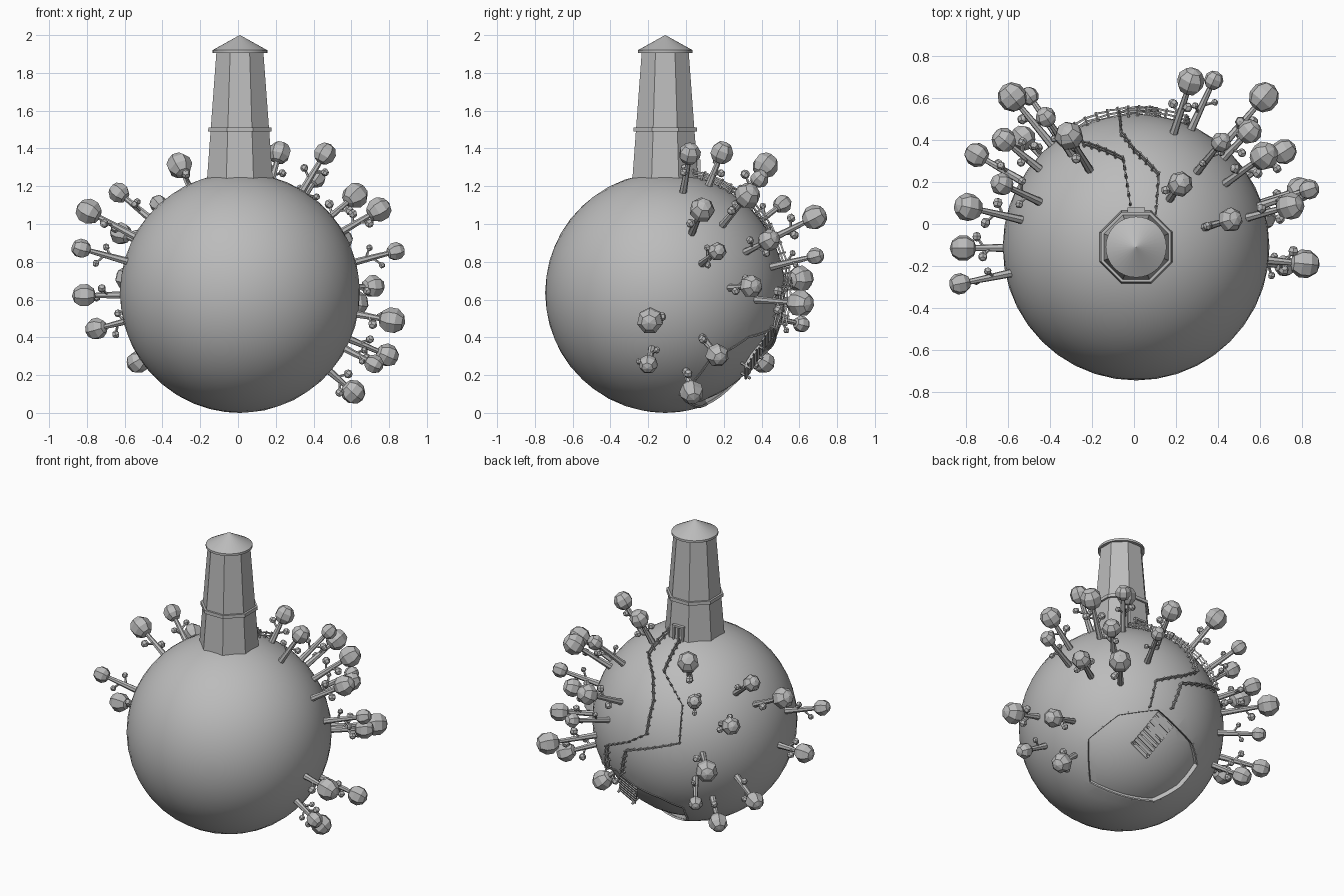
import bpy, bmesh, math, random
from mathutils import Vector, Matrix

random.seed(4)
if "Cube" in bpy.data.objects:
    bpy.data.objects.remove(bpy.data.objects["Cube"], do_unlink=True)

CENTRE = Vector((0.01, -0.11, 0.636))
RADIUS = 0.636
UP = Vector((0, 0, 1))

grey = bpy.data.materials.new("plain_grey")
grey.use_nodes = True
GREY = (0.5, 0.5, 0.5, 1)
grey.diffuse_color = GREY
grey.node_tree.nodes["Principled BSDF"].inputs["Base Color"].default_value = GREY


# ---------- helpers ----------
def finish(name, bm, smooth=None):
    mesh = bpy.data.meshes.new(name)
    bmesh.ops.recalc_face_normals(bm, faces=bm.faces)
    bm.to_mesh(mesh)
    bm.free()
    mesh.materials.append(grey)
    obj = bpy.data.objects.new(name, mesh)
    bpy.context.collection.objects.link(obj)
    if smooth:
        soften(obj, smooth)
    return obj


def soften(obj, angle):
    bpy.ops.object.select_all(action='DESELECT')
    obj.select_set(True)
    bpy.context.view_layer.objects.active = obj
    bpy.ops.object.shade_smooth_by_angle(angle=math.radians(angle))


def along(a, b):
    return Matrix.Translation((a + b) / 2) @ (b - a).to_track_quat('Z', 'Y').to_matrix().to_4x4()


def tube(bm, a, b, r1, r2, sides=6, turn=0.0):
    bmesh.ops.create_cone(bm, cap_ends=True, segments=sides, radius1=r1, radius2=r2,
                          depth=(b - a).length, matrix=along(a, b) @ Matrix.Rotation(turn, 4, 'Z'))


def beam(bm, a, b, width, height, normal):
    z = (b - a).normalized()
    x = normal.cross(z).normalized()
    frame = Matrix((x, z.cross(x), z)).transposed().to_4x4()
    size = Matrix.Diagonal((width, height, (b - a).length, 1))
    bmesh.ops.create_cube(bm, size=1, matrix=Matrix.Translation((a + b) / 2) @ frame @ size)


def blob(bm, at, axis, r, segments=7, rings=5):
    m = Matrix.Translation(at) @ axis.to_track_quat('Z', 'Y').to_matrix().to_4x4()
    bmesh.ops.create_uvsphere(bm, u_segments=segments, v_segments=rings, radius=r, matrix=m)


def frame_from(azimuth, elevation):
    """Right, up and outward axes of a plane that faces a given direction."""
    a, e = math.radians(azimuth), math.radians(elevation)
    out = Vector((math.sin(a) * math.cos(e), math.cos(a) * math.cos(e), math.sin(e)))
    right = UP.cross(out).normalized()
    return right, out.cross(right), out


def onto_ball(points, frame, r=RADIUS):
    """Project flat points straight onto the ball, as offsets from its centre."""
    right, up, out = frame
    return [right * u + up * v + out * math.sqrt(max(r * r - u * u - v * v, 0))
            for u, v in points]


# ---------- planet with a sunken lake ----------
LAKE = [(.23, .105), (-.02, .07), (-.21, -.08), (-.20, -.35), (.02, -.44),
        (.20, -.465), (.365, -.375), (.475, -.235), (.445, -.105), (.34, .005)]
lake_frame = frame_from(40, -28)
shore = onto_ball(LAKE, lake_frame)


def ball(name, r):
    bm = bmesh.new()
    bmesh.ops.create_icosphere(bm, subdivisions=4, radius=r, matrix=Matrix.Translation(CENTRE))
    return finish(name, bm)


bm = bmesh.new()
low, high = [[bm.verts.new(CENTRE + p * (k / p.dot(lake_frame[2]))) for p in shore]
             for k in (0.1, 0.9)]
bm.faces.new(low)
bm.faces.new(high)
for i in range(len(low)):
    j = (i + 1) % len(low)
    bm.faces.new((low[i], low[j], high[j], high[i]))
cutter = finish("lake_cutter", bm)
cutter.hide_render = True

planet = ball("planet", RADIUS)
water = ball("lake_water", 0.605)
for obj, mode in ((planet, 'DIFFERENCE'), (water, 'INTERSECT')):
    mod = obj.modifiers.new("lake", 'BOOLEAN')
    mod.operation = mode
    mod.object = cutter
    mod.solver = 'EXACT'
    bpy.context.view_layer.objects.active = obj
    bpy.ops.object.modifier_apply(modifier=mod.name)
    soften(obj, 30)
bpy.data.objects.remove(cutter, do_unlink=True)

# thin raised shore rim
bm = bmesh.new()
for p, q in zip(shore, shore[1:] + shore[:1]):
    steps = [CENTRE + p.lerp(q, t / 4).normalized() * (RADIUS - 0.004) for t in range(5)]
    for a, b in zip(steps, steps[1:]):
        beam(bm, a, b, 0.012, 0.012, p)
finish("lake_shore", bm)

# ---------- tower ----------
axis = Vector((CENTRE.x, CENTRE.y, 0))
OCT = 1 / math.cos(math.pi / 8)


def ring(bm, z1, z2, r1, r2, sides=8):
    k, turn = (OCT, math.pi / 8) if sides == 8 else (1, 0)
    tube(bm, axis + UP * z1, axis + UP * z2, r1 * k, r2 * k, sides, turn)


bm = bmesh.new()
ring(bm, 1.21, 1.915, 0.176, 0.124)
finish("tower_wall", bm)
bm = bmesh.new()
ring(bm, 1.49, 1.512, 0.168, 0.167)
finish("tower_band", bm)
bm = bmesh.new()
ring(bm, 1.905, 1.92, 0.145, 0.145, 32)
ring(bm, 1.92, 2.0, 0.145, 0.001, 32)
finish("tower_roof", bm, 25)

# door in the back of the tower
bm = bmesh.new()
door = axis + Vector((0, 0.176, 0))
for x in (-0.034, 0, 0.034):
    side = door + Vector((x, 0, 0))
    beam(bm, side + UP * 1.22, side + UP * 1.335, 0.012, 0.02, Vector((0, 1, 0)))
beam(bm, door + Vector((-0.042, 0, 1.335)), door + Vector((0.042, 0, 1.335)), 0.012, 0.024,
     Vector((0, 1, 0)))
finish("door_frame", bm)

# ---------- fences on both sides of the winding path ----------
FENCES = {
    "left_fence": [(-.154, .53), (-.278, .389), (-.25, .25), (-.247, .111), (-.29, -.093),
                   (-.40, -.14), (-.526, -.16), (-.52, -.297)],
    "right_fence": [(-.093, .47), (-.185, .284), (-.074, .08), (-.093, -.148),
                    (-.247, -.175), (-.413, -.19), (-.436, -.33)],
}
for name, flat in FENCES.items():
    bm = bmesh.new()
    corners = onto_ball(flat, frame_from(-35, 25))
    stops = []
    for p, q in zip(corners, corners[1:]):
        n = max(1, round((q - p).length / 0.05))
        stops += [p.lerp(q, i / n).normalized() for i in range(n)]
    stops.append(corners[-1].normalized())
    for d in stops:
        tube(bm, CENTRE + d * (RADIUS - 0.01), CENTRE + d * (RADIUS + 0.042), 0.007, 0.006, 5)
    for d, e in zip(stops, stops[1:]):
        for h in (0.014, 0.032):
            tilt = random.uniform(-0.004, 0.004)
            beam(bm, CENTRE + d * (RADIUS + h + tilt), CENTRE + e * (RADIUS + h - tilt),
                 0.005, 0.009, d)
    finish(name, bm)

# ---------- jetty over the lake ----------
bm = bmesh.new()
start, end = CENTRE + Vector((.10, .565, -.20)), CENTRE + Vector((.21, .43, -.42))
normal = ((start + end) / 2 - CENTRE).normalized()
side = normal.cross(end - start).normalized() * 0.07
for i in range(10):
    p = start.lerp(end, i / 9)
    beam(bm, p - side, p + side, 0.02, 0.008, normal)
for s in (-0.85, 0.85):
    drop = side * s - normal * 0.01
    beam(bm, start + drop, end + drop, 0.01, 0.012, normal)
    for t in (0.02, 0.5, 0.98):
        foot = start.lerp(end, t) + side * s
        tube(bm, foot - normal * 0.06, foot + normal * 0.022, 0.008, 0.008, 6)
finish("jetty", bm)

# ---------- trees: crown position and crown radius ----------
TREES = [
    (.22, .19, 1.378, .062), (.46, .02, 1.372, .06), (-.31, .42, 1.31, .07),
    (.62, .325, 1.15, .07), (.745, .085, 1.075, .068), (-.63, .19, 1.165, .056),
    (-.79, .08, 1.065, .07), (.835, .165, .855, .05), (.715, .345, .67, .062),
    (.815, -.19, .488, .072), (.79, .165, .305, .063), (.72, -.2, .258, .052),
    (.61, .03, .11, .066), (.27, .68, 1.035, .068), (.38, .685, .83, .047),
    (-.42, .51, 1.105, .05), (.55, .44, .915, .06), (-.83, -.285, .87, .053),
    (-.815, -.115, .62, .064), (-.75, .33, .445, .06), (-.58, .605, .71, .072),
    (-.53, .41, .27, .062), (-.62, .40, .95, .06), (-.50, .61, .47, .046),
    (.62, .605, .58, .074), (.415, .39, 1.24, .05),
]
for i, (x, y, z, r) in enumerate(TREES):
    bm = bmesh.new()
    crown = Vector((x, y, z))
    out = (crown - CENTRE).normalized()
    root = CENTRE + out * (RADIUS - 0.02)
    tube(bm, root, crown, 0.021, 0.012, 7)
    blob(bm, crown, out, r)
    # two short side branches with small leaf balls
    turn = random.uniform(0, math.tau)
    for k, share in enumerate((0.38, 0.52)):
        fork = root.lerp(crown, share)
        sideways = Matrix.Rotation(turn + k * 2.6, 3, out) @ out.orthogonal().normalized()
        tip = fork + sideways * 0.055 + out * 0.035
        tube(bm, fork, tip, 0.008, 0.006, 5)
        blob(bm, tip, sideways, r * 0.36, 6, 4)
    finish(f"tree_{i + 1}", bm)
